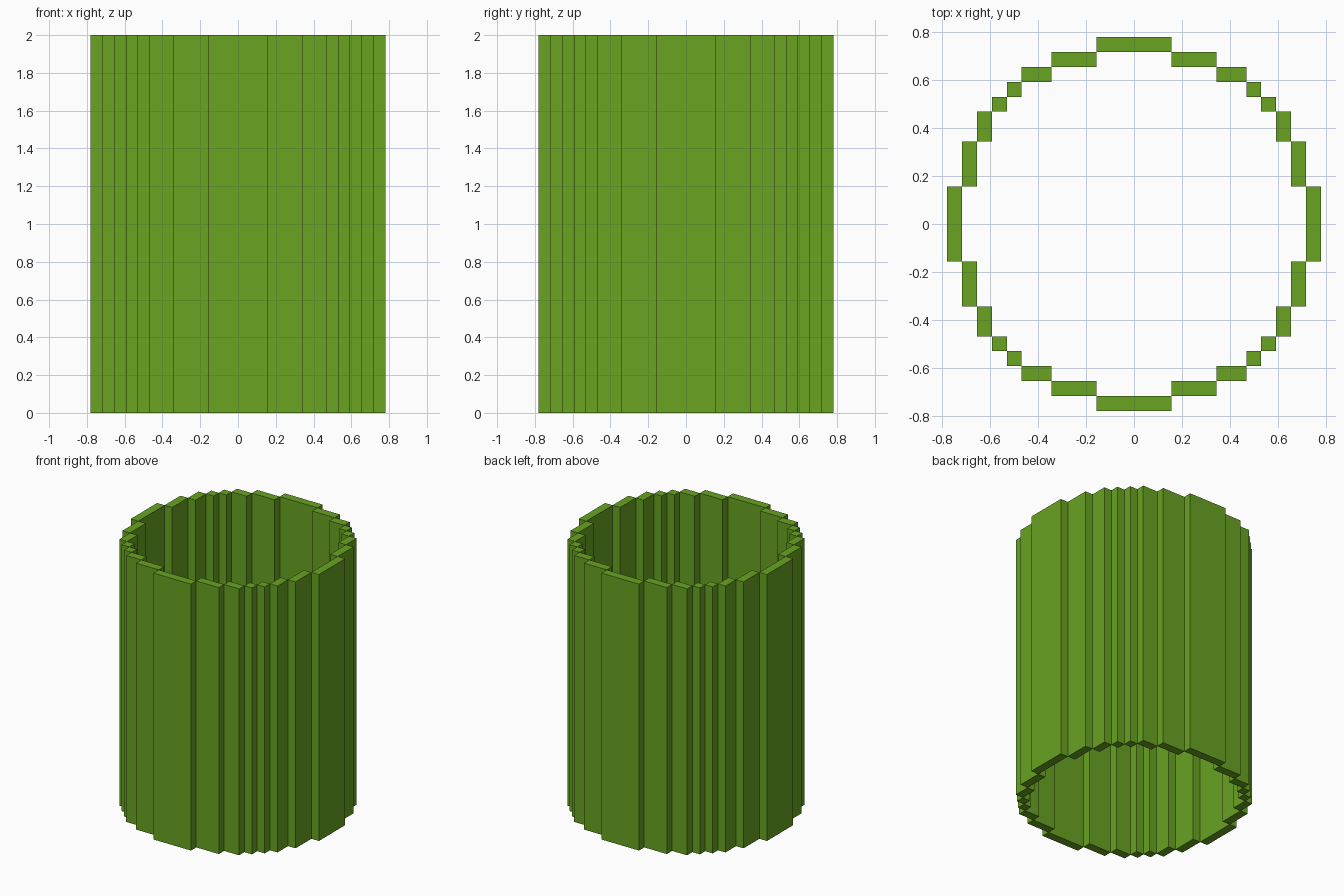
import bpy
import bmesh
from mathutils import Matrix, Vector

if "Cube" in bpy.data.objects:
    bpy.data.objects.remove(bpy.data.objects["Cube"], do_unlink=True)

CELL = 1 / 16   # width of one wall block
HEIGHT = 2.0

green = bpy.data.materials.new("leaf_green")
green.use_nodes = True
colour = (0.138, 0.366, 0.0153, 1)
green.diffuse_color = colour
green.node_tree.nodes["Principled BSDF"].inputs["Base Color"].default_value = colour


def add_stave(bm, start, end, row, turn):
    """Upright block spanning start..end along one side, row cells out from the middle."""
    scale = Matrix.Diagonal(((end - start) * CELL, CELL, HEIGHT, 1))
    centre = Vector(((start + end) / 2 * CELL, -row * CELL, HEIGHT / 2))
    matrix = Matrix.Rotation(turn, 4, "Z") @ Matrix.Translation(centre) @ scale
    bmesh.ops.create_cube(bm, size=1, matrix=matrix)


# Stepped ring: a wide middle stave and mirrored steps, repeated on four sides
steps = [(2.5, 5.5, 11), (5.5, 7.5, 10), (7.5, 8.5, 9)]
quarter_turn = 1.5707963
bm = bmesh.new()
for side in range(4):
    turn = side * quarter_turn
    add_stave(bm, -2.5, 2.5, 12, turn)
    for start, end, row in steps:
        add_stave(bm, start, end, row, turn)
        add_stave(bm, -end, -start, row, turn)

# Open tube wall
mesh = bpy.data.meshes.new("tube_wall")
bm.to_mesh(mesh)
bm.free()
mesh.materials.append(green)
tube_wall = bpy.data.objects.new("tube_wall", mesh)
bpy.context.collection.objects.link(tube_wall)
